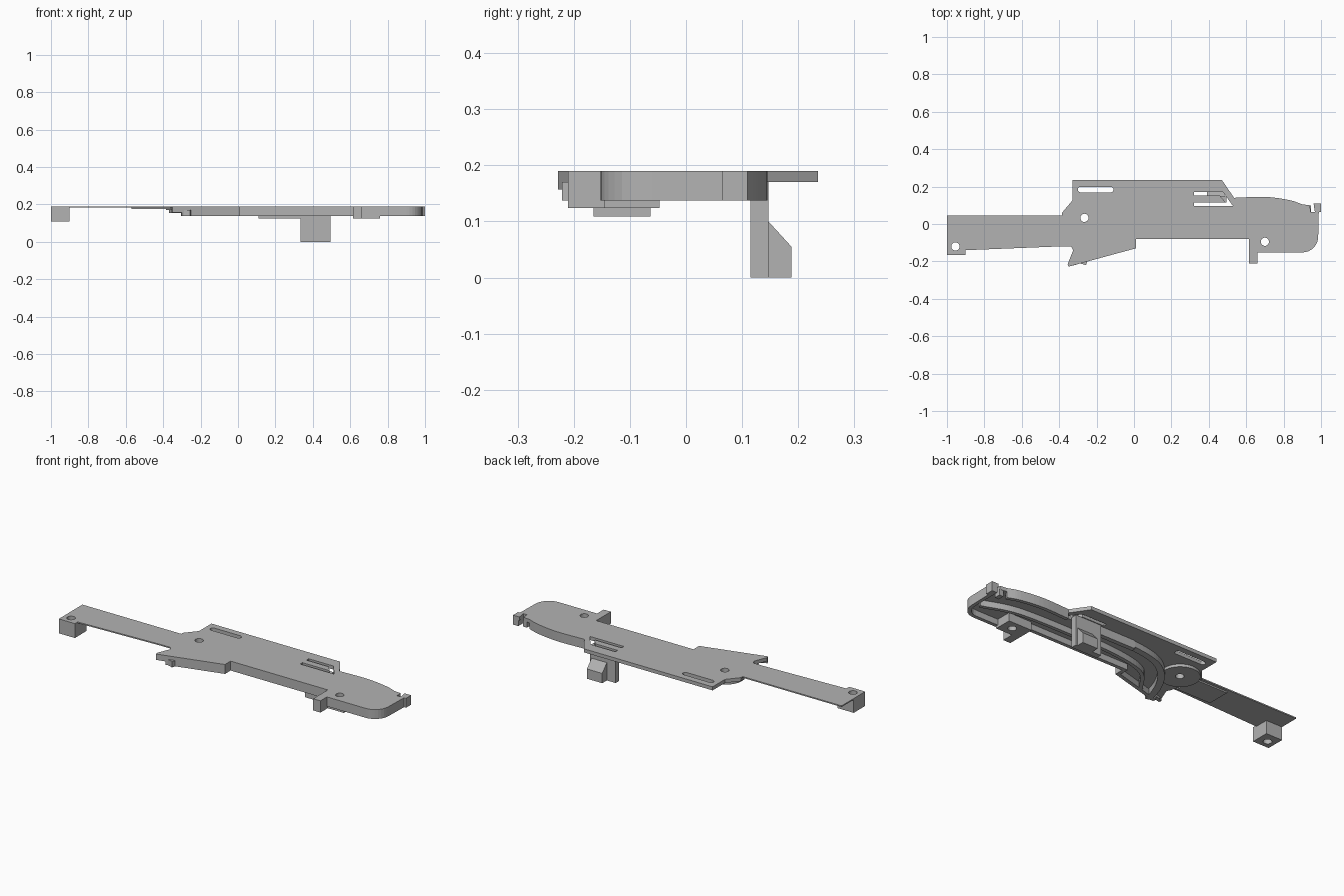
import bpy, bmesh, math
from mathutils import Vector

cube = bpy.data.objects.get("Cube")
if cube:
    bpy.data.objects.remove(cube, do_unlink=True)

grey = bpy.data.materials.new("plain grey")
grey.use_nodes = True
grey.diffuse_color = (0.45, 0.45, 0.45, 1)
grey.node_tree.nodes["Principled BSDF"].inputs["Base Color"].default_value = (0.45, 0.45, 0.45, 1)

TOP, SKIN, UNDER, RIM = 0.19, 0.183, 0.17, 0.137


def prism(name, pts, z0, z1):
    """Extrude a flat outline between two heights."""
    bm = bmesh.new()
    face = bm.faces.new([bm.verts.new((p[0], p[1], z0)) for p in pts])
    new = bmesh.ops.extrude_face_region(bm, geom=[face])["geom"]
    for v in new:
        if isinstance(v, bmesh.types.BMVert):
            v.co.z = z1
    bmesh.ops.recalc_face_normals(bm, faces=bm.faces)
    mesh = bpy.data.meshes.new(name)
    bm.to_mesh(mesh)
    bm.free()
    mesh.materials.append(grey)
    obj = bpy.data.objects.new(name, mesh)
    bpy.context.collection.objects.link(obj)
    return obj


def box(name, x0, x1, y0, y1, z0, z1):
    return prism(name, [(x0, y0), (x1, y0), (x1, y1), (x0, y1)], z0, z1)


def ring(cx, cy, r, n=24, start=0, sweep=math.tau):
    return [(cx + r * math.cos(start + sweep * i / n),
             cy + r * math.sin(start + sweep * i / n)) for i in range(n)]


def ribbon(name, path, width, z0, z1):
    """Upright wall lying on the left of a path."""
    pts = [Vector(p) for p in path]
    inner = []
    for i, p in enumerate(pts):
        a = (p - pts[i - 1]).normalized() if i else None
        b = (pts[i + 1] - p).normalized() if i < len(pts) - 1 else None
        a, b = a or b, b or a
        n = (Vector((-a.y, a.x)) + Vector((-b.y, b.x))).normalized()
        inner.append(p + n * width / max(0.5, n.dot(Vector((-a.y, a.x)))))
    return prism(name, pts + inner[::-1], z0, z1)


def smooth_path(ctrl, steps=8):
    """Catmull-Rom curve through a few points."""
    c = [Vector(p) for p in ctrl]
    c = [2 * c[0] - c[1]] + c + [2 * c[-1] - c[-2]]
    out = []
    for a, b, d, e in zip(c, c[1:], c[2:], c[3:]):
        for i in range(steps):
            t = i / steps
            out.append(0.5 * (2 * b + (d - a) * t + (2 * a - 5 * b + 4 * d - e) * t * t
                              + (3 * b - a - 3 * d + e) * t ** 3))
    return out + [c[-2]]


def cut(targets, outline):
    """Cut a vertical hole through several parts."""
    cutter = prism("hole_cutter", outline, -0.1, 0.3)
    for obj in targets:
        mod = obj.modifiers.new("hole", "BOOLEAN")
        mod.operation, mod.solver, mod.object = "DIFFERENCE", "EXACT", cutter
        bpy.context.view_layer.objects.active = obj
        bpy.ops.object.modifier_apply(modifier=mod.name)
    bpy.data.objects.remove(cutter, do_unlink=True)


# Outline pieces, counter-clockwise
arm_front = [(-1, -0.165), (-0.9, -0.165), (-0.9, -0.14), (-0.4, -0.12)]
point = [(-0.335, -0.12), (-0.325, -0.14), (-0.355, -0.215), (-0.35, -0.228)]
front = [(0.01, -0.13), (0.01, -0.08), (0.615, -0.08)]
tab = [(0.615, -0.21), (0.66, -0.21), (0.66, -0.152)]
corner = ring(0.9, -0.067, 0.085, 8, -math.pi / 2, math.pi / 2) + [(0.985, -0.06)]
end = [(0.988, 0.065), (1, 0.065), (1, 0.11), (0.96, 0.11), (0.967, 0.065), (0.945, 0.065), (0.94, 0.1)]
back_curve = smooth_path([(0.9, 0.105), (0.83, 0.128), (0.7, 0.145), (0.535, 0.14)], 5)
flange = [(0.47, 0.235), (-0.33, 0.235), (-0.33, 0.125), (-0.385, 0.06)]
main = point + front + tab + corner + end + back_curve + flange

# Skin and thicker body plate
skin = prism("top_plate", arm_front + main + [(-0.385, 0.045), (-1, 0.045)], SKIN, TOP)
body = prism("body_plate", main, UNDER, SKIN)
arm_rib = box("arm_thickening", -0.57, -0.36, -0.1, 0.03, 0.175, SKIN)

# Screw bosses
end_boss = box("arm_end_block", -1, -0.9, -0.165, -0.063, 0.109, SKIN)
pivot = prism("pivot_boss", ring(-0.27, 0.03, 0.1, 40), 0.155, UNDER)
grip_boss = box("grip_boss", 0.64, 0.76, -0.145, -0.047, 0.124, UNDER)
box("front_tab_block", 0.615, 0.66, -0.21, -0.047, 0.124, UNDER)
for x, y, parts in ((-0.955, -0.12, [skin, end_boss]), (-0.265, 0.033, [skin, body, pivot]),
                    (0.7, -0.095, [skin, body, grip_boss])):
    cut(parts, ring(x, y, 0.022))

# Long rounded slot and hooked slot around the tongue
cut([skin, body], ring(-0.125, 0.184, 0.015, 10, -math.pi / 2, math.pi * 1.1)
    + ring(-0.285, 0.184, 0.015, 10, math.pi / 2, math.pi * 1.1))
cut([skin, body], [(0.32, 0.095), (0.53, 0.095), (0.475, 0.172), (0.32, 0.172), (0.32, 0.152),
                   (0.458, 0.152), (0.49, 0.115), (0.32, 0.115)])

# Rim walls under the plate
ribbon("point_wall", point[2:] + [(-0.3, -0.215)], 0.02, 0.157, UNDER)
ribbon("front_wall", [(-0.3, -0.214)] + front, 0.02, RIM, UNDER)
ribbon("grip_wall", [(0.66, -0.152)] + corner + [(0.988, 0.065)], 0.02, RIM, UNDER)
ribbon("back_wall", back_curve, 0.02, RIM, UNDER)
box("end_hook", 0.967, 1, 0.065, 0.11, RIM, UNDER)
box("end_step", 0.92, 0.945, 0.065, 0.1, RIM, UNDER)

# Curved channel walls
ribbon("channel_outer_wall", smooth_path([(0.32, 0.135), (0.1, 0.135), (-0.07, 0.1), (-0.18, 0.02),
                                          (-0.25, -0.09), (-0.29, -0.21)]), 0.035, RIM, UNDER)
ribbon("channel_inner_wall", smooth_path([(0.95, -0.04), (0.75, 0.02), (0.4, 0.03), (0.12, 0.02),
                                          (-0.08, -0.03), (-0.19, -0.16)]), 0.02, RIM, UNDER)

# Spring leg with sloped foot under the tongue
box("leg", 0.335, 0.495, 0.115, 0.147, 0, UNDER)
box("leg_bracket", 0.11, 0.335, 0.115, 0.14, 0.124, UNDER)
foot = box("leg_foot", 0.39, 0.485, 0.147, 0.188, 0, 0.1)
for v in foot.data.vertices:
    if v.co.z > 0.05 and v.co.y > 0.17:
        v.co.z = 0.055
